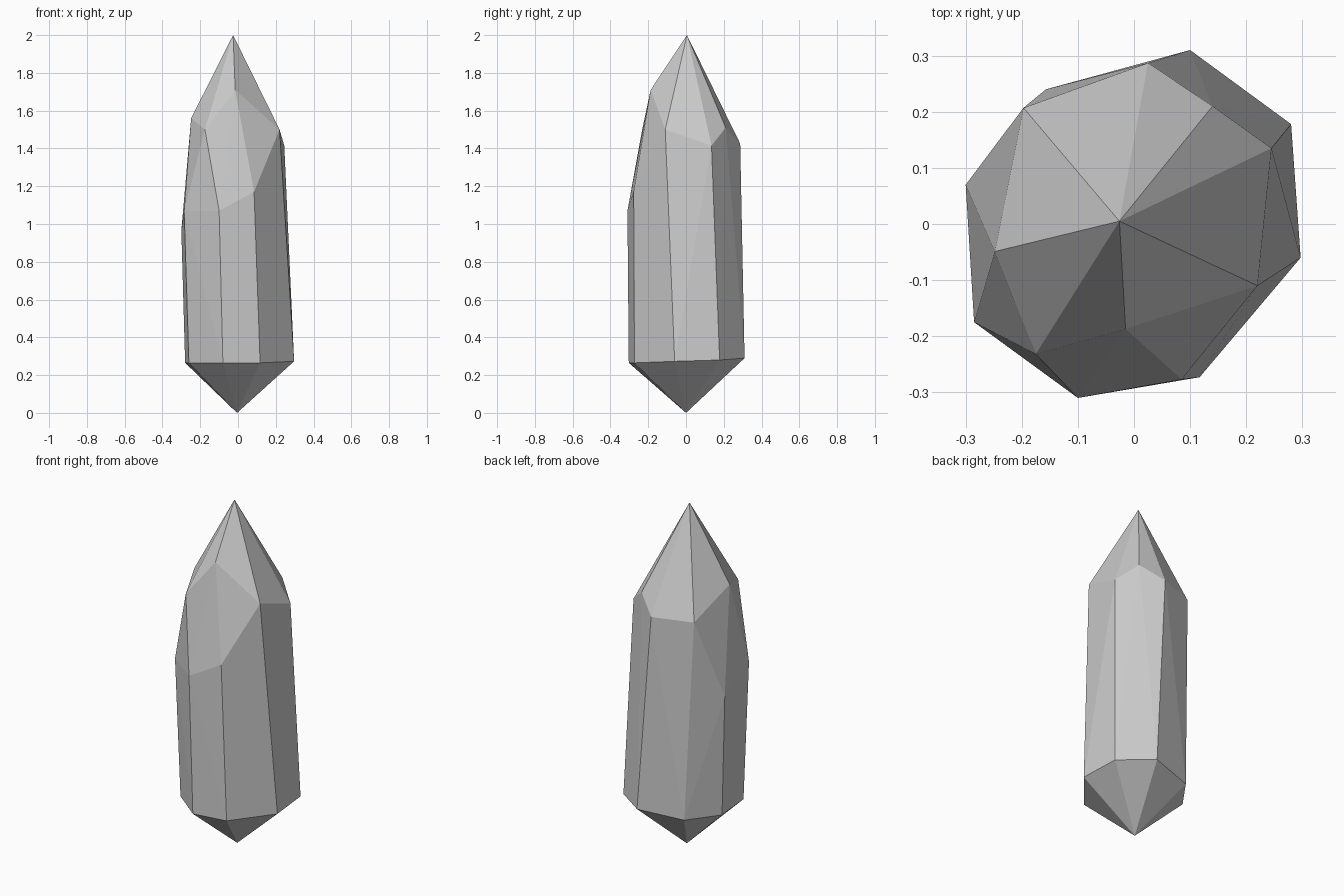
import bpy, bmesh, math

if "Cube" in bpy.data.objects:
    bpy.data.objects.remove(bpy.data.objects["Cube"])

# lower ring of the eight-sided shaft
base = [(.10, .31, .29), (.28, .178, .28), (.297, -.06, .273), (.117, -.273, .265),
        (-.08, -.303, .265), (-.26, -.16, .265), (-.28, .067, .265), (-.157, .24, .267)]
# upper ends of the same eight shaft edges (front left side is cut lower)
shoulder = [(.025, .287, 1.425), (.245, .135, 1.415), (.22, -.11, 1.5), (.085, -.277, 1.17),
            (-.10, -.31, 1.07), (-.285, -.175, 1.07), (-.30, .07, .965), (-.197, .207, 1.42)]
# extra corners of the slanted facets under the point
facets = [(.14, .21, 1.51), (-.015, -.187, 1.71), (-.175, -.232, 1.5), (-.248, -.049, 1.56)]
tips = [(-.005, 0, 0), (-.026, .005, 2)]

# crystal: convex hull of the corners, flat facets merged
bm = bmesh.new()
for co in base + shoulder + facets + tips:
    bm.verts.new(co)
bmesh.ops.convex_hull(bm, input=bm.verts[:])
bmesh.ops.dissolve_limit(bm, angle_limit=math.radians(1), verts=bm.verts[:], edges=bm.edges[:])
bmesh.ops.recalc_face_normals(bm, faces=bm.faces[:])
mesh = bpy.data.meshes.new("crystal")
bm.to_mesh(mesh)
bm.free()
bpy.context.collection.objects.link(bpy.data.objects.new("crystal", mesh))
